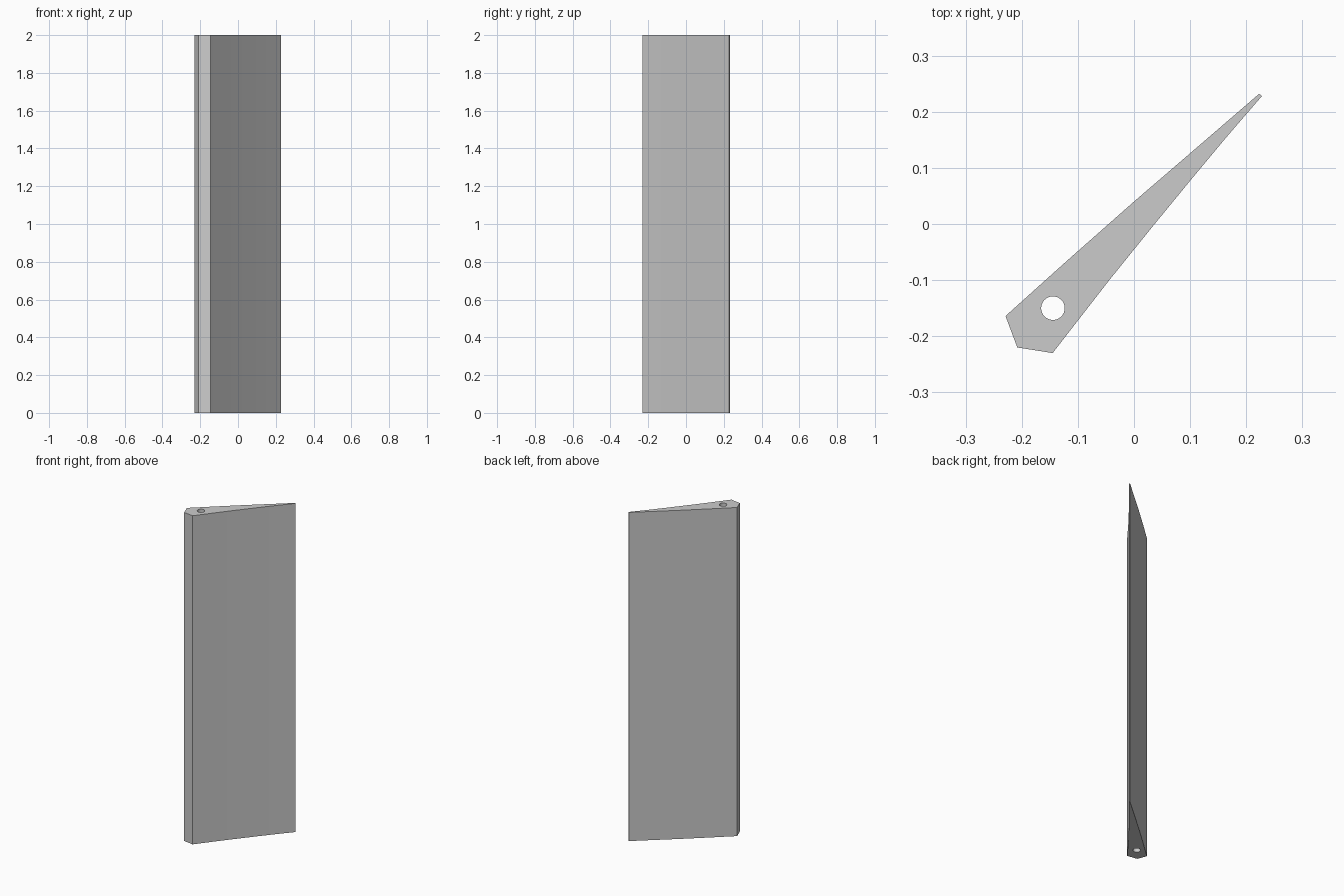
import bpy, bmesh, math

HEIGHT = 2.0

cube = bpy.data.objects.get("Cube")
if cube:
    bpy.data.objects.remove(cube, do_unlink=True)

# Plain grey material
grey = bpy.data.materials.new("plain grey")
grey.use_nodes = True
colour = (0.6, 0.6, 0.6, 1.0)
grey.diffuse_color = colour
grey.node_tree.nodes["Principled BSDF"].inputs["Base Color"].default_value = colour

# Blade outline: blunt nose, gently hollow side, thin tip, gently bowed side
outline = [(-0.229, -0.164), (-0.208, -0.220), (-0.145, -0.230),
           (-0.044, -0.100), (0.036, -0.001), (0.100, 0.077), (0.165, 0.155),
           (0.228, 0.228), (0.223, 0.232),
           (0.100, 0.126), (0.000, 0.040), (-0.120, -0.066)]

# Round pivot hole near the nose
hole_x, hole_y, hole_radius, sides = -0.1445, -0.150, 0.021, 32
hole = [(hole_x + hole_radius * math.cos(math.tau * i / sides),
         hole_y + hole_radius * math.sin(math.tau * i / sides))
        for i in range(sides)]


def add_loop(bm, points):
    verts = [bm.verts.new((x, y, 0)) for x, y in points]
    return [bm.edges.new((v, verts[(i + 1) % len(verts)]))
            for i, v in enumerate(verts)]


# Fill the cross-section and raise it into a solid blade
bm = bmesh.new()
edges = add_loop(bm, outline) + add_loop(bm, hole)
bmesh.ops.triangle_fill(bm, edges=edges, use_beauty=True, normal=(0, 0, 1))
raised = bmesh.ops.extrude_face_region(bm, geom=bm.faces[:], use_keep_orig=True)
top = [g for g in raised["geom"] if isinstance(g, bmesh.types.BMVert)]
bmesh.ops.translate(bm, verts=top, vec=(0, 0, HEIGHT))
bmesh.ops.recalc_face_normals(bm, faces=bm.faces[:])

mesh = bpy.data.meshes.new("blade")
bm.to_mesh(mesh)
bm.free()
mesh.materials.append(grey)
blade = bpy.data.objects.new("blade", mesh)
bpy.context.collection.objects.link(blade)

# Smooth the bowed sides and the hole, keep the corners sharp
for obj in bpy.context.selected_objects:
    obj.select_set(False)
blade.select_set(True)
bpy.context.view_layer.objects.active = blade
bpy.ops.object.shade_smooth_by_angle(angle=math.radians(20))
